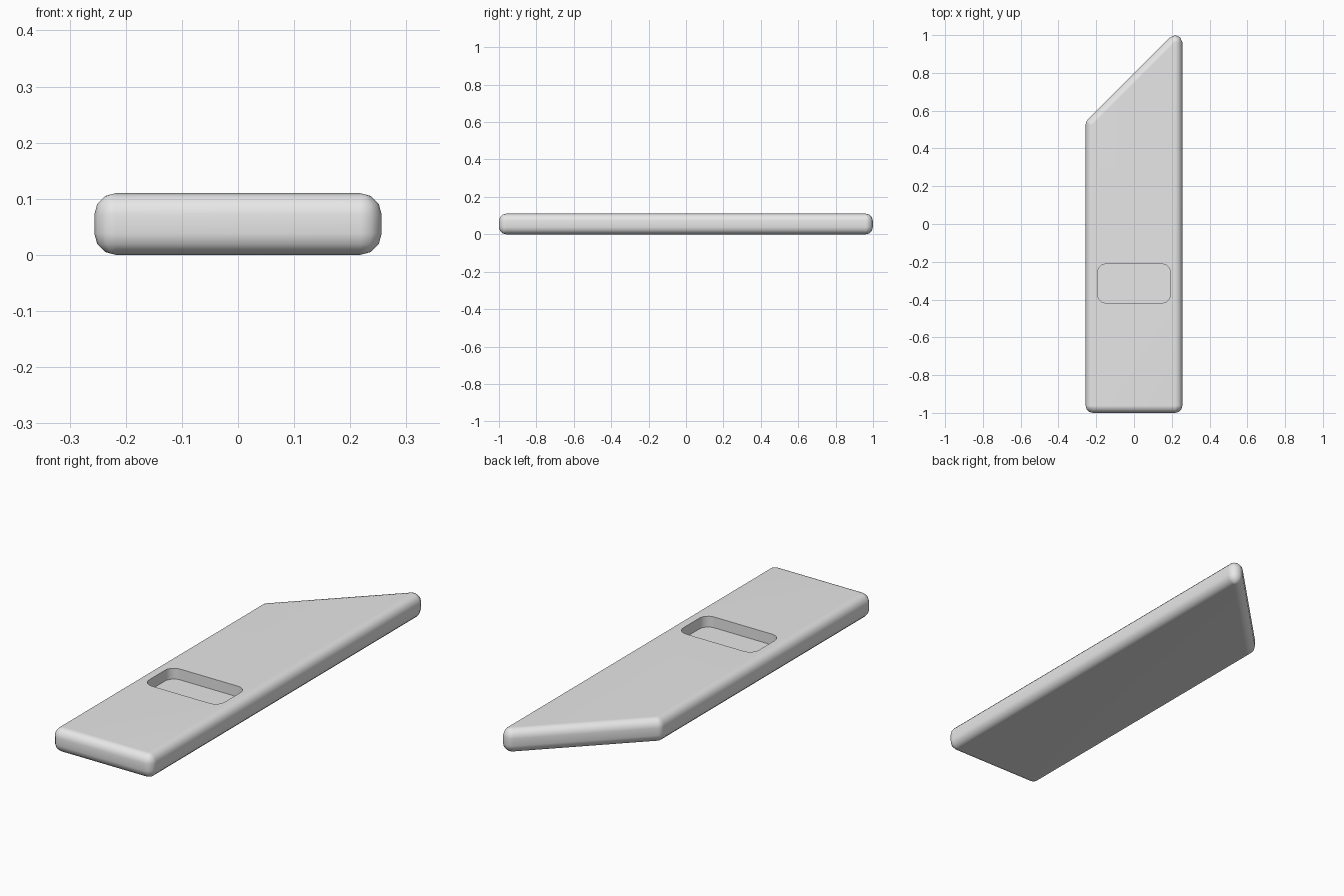
import bpy
import bmesh
from math import sin, cos, radians, sqrt, pi

if "Cube" in bpy.data.objects:
    bpy.data.objects.remove(bpy.data.objects["Cube"], do_unlink=True)

HALF_W, HEIGHT, ROUND = 0.256, 0.11, 0.038
POCKET_DEPTH, POCKET_ROUND = 0.05, 0.045

grey = bpy.data.materials.new("light grey")
grey.use_nodes = True
grey.diffuse_color = (0.8, 0.8, 0.8, 1)
grey.node_tree.nodes["Principled BSDF"].inputs["Base Color"].default_value = (0.8, 0.8, 0.8, 1)


def ring(bm, corners, radius, z, steps):
    """Loop of vertices: an arc round each (x, y, start angle, end angle) corner."""
    verts = []
    for x, y, start, end in corners:
        for i in range(steps + 1):
            a = radians(start + (end - start) * i / steps)
            verts.append(bm.verts.new((x + radius * cos(a), y + radius * sin(a), z)))
    return verts


def bridge(bm, low, high):
    for i in range(len(low)):
        j = (i + 1) % len(low)
        bm.faces.new((low[i], low[j], high[j], high[i]))


# Arc centres of the body: a bar with one end cut at 45 degrees
cx = HALF_W - ROUND
cut = 0.797 - ROUND * sqrt(2)
body = [(-cx, ROUND - 1, 180, 270), (cx, ROUND - 1, 270, 360),
        (cx, cx + cut, 0, 135), (-cx, cut - cx, 135, 180)]

# Arc centres of the pocket
px, front, back = 0.193 - POCKET_ROUND, -0.418 + POCKET_ROUND, -0.212 - POCKET_ROUND
pocket = [(-px, front, 180, 270), (px, front, 270, 360),
          (px, back, 0, 90), (-px, back, 90, 180)]

bm = bmesh.new()

# Rounded lower edge, straight side, rounded upper edge
rings = []
for base, start in ((ROUND, -pi / 2), (HEIGHT - ROUND, 0)):
    for i in range(4):
        t = start + i * pi / 6
        rings.append(ring(bm, body, ROUND * cos(t), base + ROUND * sin(t), 3))
for low, high in zip(rings, rings[1:]):
    bridge(bm, low, high)

# Pocket wall and floor
floor = ring(bm, pocket, POCKET_ROUND, HEIGHT - POCKET_DEPTH, 6)
rim = ring(bm, pocket, POCKET_ROUND, HEIGHT, 6)
bridge(bm, floor, rim)
bm.faces.new(floor)

# Merge collapsed arcs, then close the underside and the top around the pocket
bmesh.ops.remove_doubles(bm, verts=bm.verts, dist=0.0001)
open_edges = [e for e in bm.edges if e.is_boundary]
for under in (True, False):
    edges = [e for e in open_edges if (e.verts[0].co.z < HEIGHT / 2) == under]
    bmesh.ops.triangle_fill(bm, edges=edges, use_beauty=True)
bmesh.ops.recalc_face_normals(bm, faces=bm.faces)

mesh = bpy.data.meshes.new("pocketed_bar")
bm.to_mesh(mesh)
bm.free()
mesh.materials.append(grey)
bar = bpy.data.objects.new("pocketed_bar", mesh)
bpy.context.collection.objects.link(bar)

# Smooth rounded edges with flat large faces
bpy.context.view_layer.objects.active = bar
bar.select_set(True)
bpy.ops.object.shade_smooth_by_angle(angle=radians(50))
weighted = bar.modifiers.new("flat_faces", "WEIGHTED_NORMAL")
weighted.keep_sharp = True
